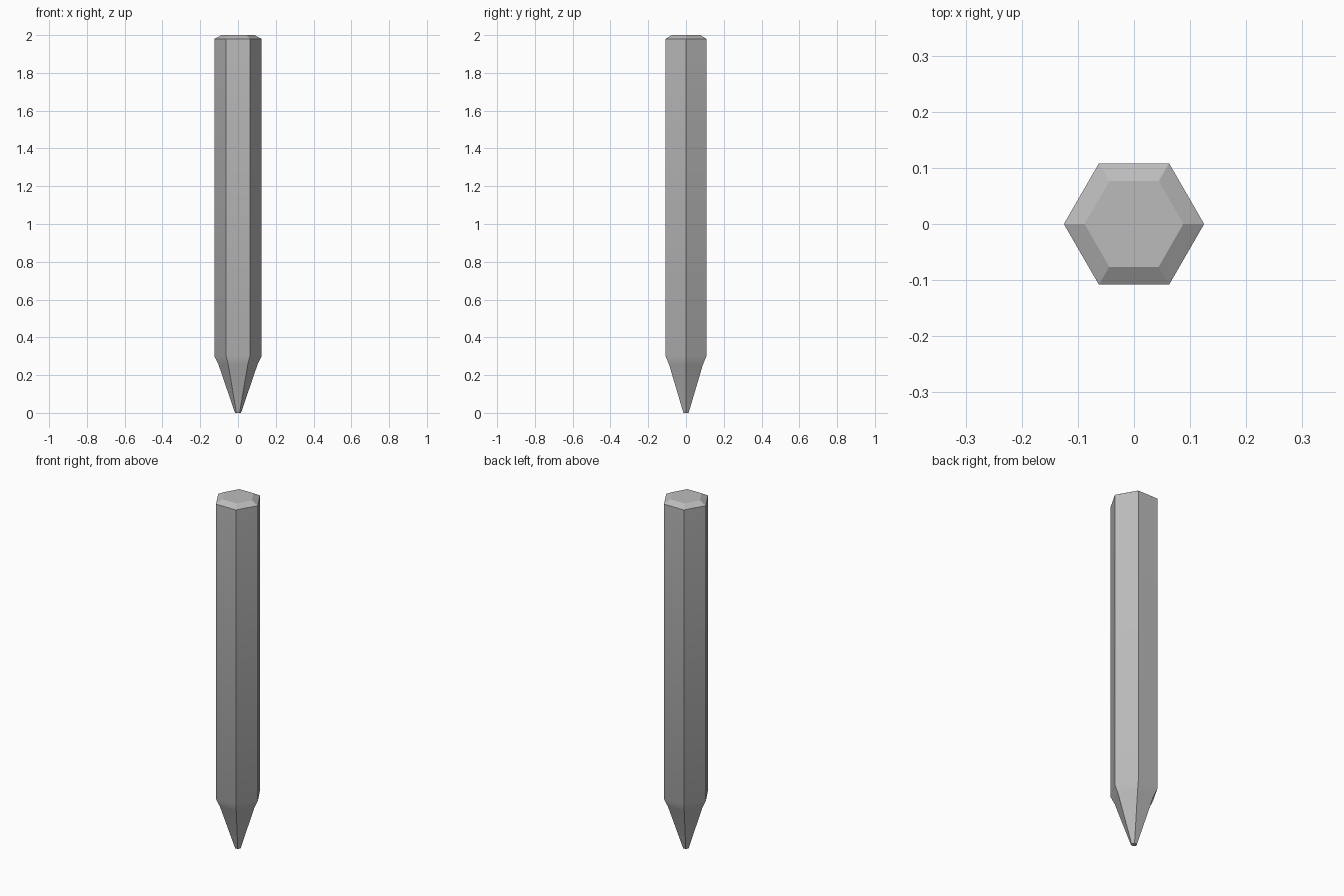
import bpy, bmesh, math

if "Cube" in bpy.data.objects:
    bpy.data.objects.remove(bpy.data.objects["Cube"])

# Single grey colour
grey = bpy.data.materials.new("grey")
grey.diffuse_color = (0.5, 0.5, 0.5, 1)
grey.use_nodes = True
grey.node_tree.nodes["Principled BSDF"].inputs["Base Color"].default_value = grey.diffuse_color

# Hexagonal rings from point to top: (height, corner radius)
PROFILE = [(0.0, 0.016), (0.255, 0.103), (0.30, 0.125), (1.98, 0.125), (2.0, 0.088)]
SIDES = 6


def hex_body(name, profile):
    bm = bmesh.new()
    rings = []
    for z, r in profile:
        angles = [math.tau * i / SIDES for i in range(SIDES)]
        rings.append([bm.verts.new((r * math.cos(a), r * math.sin(a), z)) for a in angles])
    # Side faces between neighbouring rings
    for low, high in zip(rings, rings[1:]):
        for i in range(SIDES):
            j = (i + 1) % SIDES
            bm.faces.new((low[i], low[j], high[j], high[i]))
    # Flat tip and flat top
    bm.faces.new(rings[0][::-1])
    bm.faces.new(rings[-1])
    mesh = bpy.data.meshes.new(name)
    bm.to_mesh(mesh)
    bm.free()
    mesh.materials.append(grey)
    obj = bpy.data.objects.new(name, mesh)
    bpy.context.collection.objects.link(obj)
    return obj


# Pencil-shaped stake with soft shoulder and sharp long edges
stake = hex_body("pointed_hex_stake", PROFILE)
bpy.context.view_layer.objects.active = stake
stake.select_set(True)
bpy.ops.object.shade_smooth_by_angle(angle=math.radians(30))
